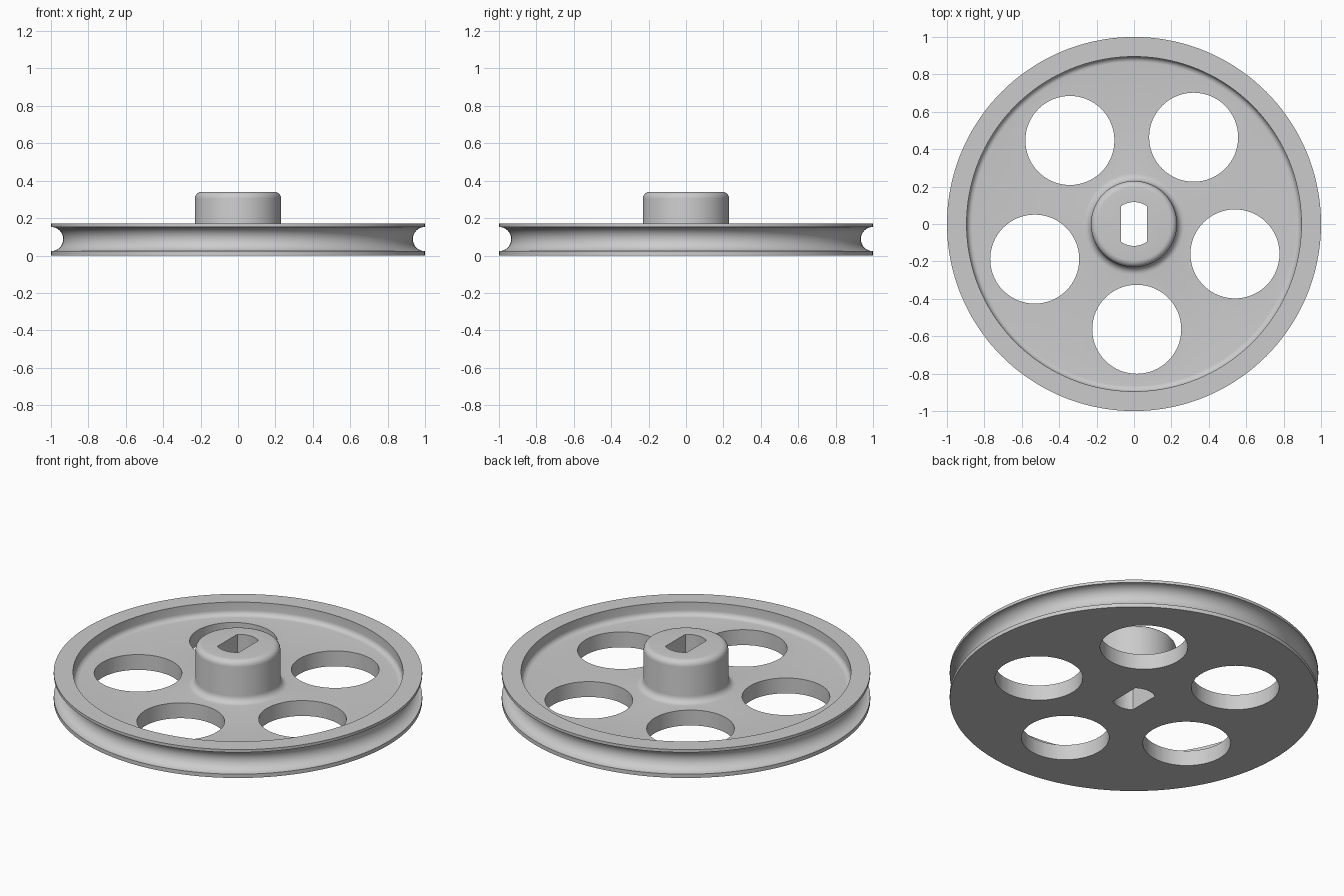
import bpy, bmesh, math
from mathutils import Matrix

cube = bpy.data.objects.get("Cube")
if cube:
    bpy.data.objects.remove(cube, do_unlink=True)

grey = bpy.data.materials.new("light_grey")
grey.use_nodes = True
grey.diffuse_color = (0.6, 0.6, 0.6, 1)
grey.node_tree.nodes["Principled BSDF"].inputs["Base Color"].default_value = (0.6, 0.6, 0.6, 1)


def arc(r, z, radius, start, end, steps):
    """Points on a circular arc in the (radius, height) plane, angles in degrees."""
    angles = [math.radians(start + (end - start) * i / steps) for i in range(steps + 1)]
    return [(r + radius * math.cos(a), z + radius * math.sin(a)) for a in angles]


def make_object(name, bm):
    bmesh.ops.recalc_face_normals(bm, faces=bm.faces)
    mesh = bpy.data.meshes.new(name)
    bm.to_mesh(mesh)
    bm.free()
    mesh.materials.append(grey)
    obj = bpy.data.objects.new(name, mesh)
    bpy.context.collection.objects.link(obj)
    return obj


def lathe(name, profile, segments):
    bm = bmesh.new()
    verts = [bm.verts.new((r, 0, z)) for r, z in profile]
    edges = [bm.edges.new(pair) for pair in zip(verts, verts[1:])]
    bmesh.ops.spin(bm, geom=verts + edges, cent=(0, 0, 0), axis=(0, 0, 1),
                   angle=math.tau, steps=segments)
    bmesh.ops.remove_doubles(bm, verts=bm.verts, dist=1e-5)
    return make_object(name, bm)


def prism(name, outline):
    """Tall cutter that passes through the whole wheel."""
    bm = bmesh.new()
    base = bm.faces.new([bm.verts.new((x, y, -0.2)) for x, y in outline])
    top = bmesh.ops.extrude_face_region(bm, geom=[base])["geom"]
    bmesh.ops.translate(bm, vec=(0, 0, 0.8),
                        verts=[v for v in top if isinstance(v, bmesh.types.BMVert)])
    return make_object(name, bm)


# Wheel body: grooved rim, sunken web and filleted hub
profile = [(0, 0), (1, 0)]
profile += arc(1, 0.088, 0.065, 270, 90, 20)           # rope groove
profile += [(1, 0.17), (0.895, 0.17)]
profile += arc(0.865, 0.122, 0.03, 0, -90, 6)          # fillet inside the rim
profile += arc(0.27, 0.132, 0.04, 270, 180, 6)         # fillet at the hub foot
profile += arc(0.195, 0.305, 0.035, 0, 90, 6)          # rounded hub top
profile += [(0, 0.34)]
wheel = lathe("pulley_wheel", profile, 144)

# Five round holes in the web
cutters = []
for i in range(5):
    a = math.radians(271.5 + 72 * i)
    outline = [(x + 0.563 * math.cos(a), y + 0.563 * math.sin(a))
               for x, y in arc(0, 0, 0.238, 0, 354.375, 63)]
    cutters.append(prism("web_hole_cutter", outline))

# Shaft bore with two flat sides
flat = math.degrees(math.acos(0.07 / 0.117))
bore = arc(0, 0, 0.117, flat, 180 - flat, 14) + arc(0, 0, 0.117, 180 + flat, 360 - flat, 14)
cutters.append(prism("shaft_bore_cutter", bore))

bpy.ops.object.select_all(action="DESELECT")
bpy.context.view_layer.objects.active = wheel
wheel.select_set(True)
for cutter in cutters:
    cut = wheel.modifiers.new("cut", "BOOLEAN")
    cut.operation = "DIFFERENCE"
    cut.solver = "EXACT"
    cut.object = cutter
    bpy.ops.object.modifier_apply(modifier=cut.name)
    bpy.data.objects.remove(cutter, do_unlink=True)

bpy.ops.object.shade_smooth_by_angle(angle=math.radians(30))
